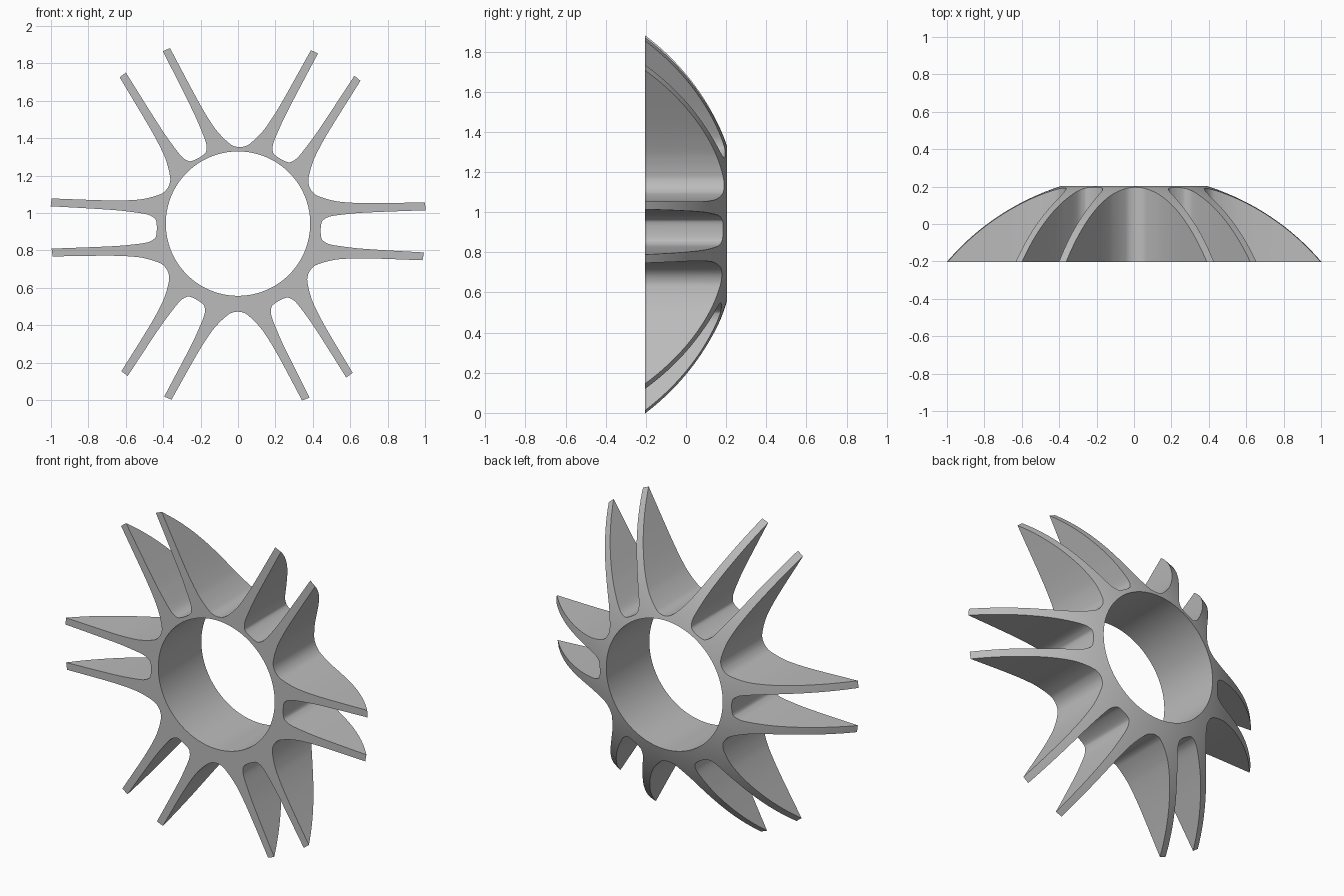
import bpy, bmesh, math
from mathutils import Matrix, Vector

if "Cube" in bpy.data.objects:
    bpy.data.objects.remove(bpy.data.objects["Cube"], do_unlink=True)

HALF_DEPTH = 0.204
HUB_Z, BORE_R, TIP_R = 0.943, 0.386, 1.006     # bore and dome share this axis
FIN_X, FIN_Z, FIN_TURN = 0.004, 0.912, -0.6    # fin pattern sits slightly low

# Half outlines of the two gap shapes: (distance from centre, offset from gap axis)
NARROW = [(.438, 0), (.442, .04), (.455, .058), (.49, .075), (.57, .087),
          (.69, .098), (1.0, .113), (1.15, .118)]
WIDE = [(.44, 0), (.447, .035), (.465, .062), (.505, .104), (.56, .148),
        (.68, .222), (.944, .366), (1.15, .478)]


def smooth_path(points, steps=5):
    """Catmull-Rom curve through the points."""
    p = [Vector(q) for q in points]
    p = [2 * p[0] - p[1]] + p + [2 * p[-1] - p[-2]]
    out = []
    for a, b, c, d in zip(p, p[1:], p[2:], p[3:]):
        for i in range(steps):
            t = i / steps
            out.append(0.5 * (2 * b + (c - a) * t + (2 * a - 5 * b + 4 * c - d) * t ** 2
                              + (3 * b - a - 3 * c + d) * t ** 3))
    return out + [p[-2]]


def gap_curve(half):
    """Full gap from one fin to the next, mirrored about its axis."""
    mirrored = [(r, -o) for r, o in reversed(half)]
    return smooth_path(mirrored + half[1:])


def make_object(name, bm):
    bmesh.ops.recalc_face_normals(bm, faces=bm.faces)
    mesh = bpy.data.meshes.new(name)
    bm.to_mesh(mesh)
    bm.free()
    obj = bpy.data.objects.new(name, mesh)
    bpy.context.collection.objects.link(obj)
    return obj


def cut(target, cutter, operation):
    mod = target.modifiers.new(cutter.name, 'BOOLEAN')
    mod.operation, mod.object, mod.solver = operation, cutter, 'EXACT'
    bpy.context.view_layer.objects.active = target
    bpy.ops.object.modifier_apply(modifier=mod.name)
    bpy.data.objects.remove(cutter, do_unlink=True)


# Finned hub: alternate the two gaps around the centre and extrude front to back
bm = bmesh.new()
verts = []
for k in range(12):
    angle = math.radians(30 * k + FIN_TURN)
    for r, o in gap_curve(WIDE if k % 2 else NARROW):
        verts.append(bm.verts.new((FIN_X + r * math.cos(angle) - o * math.sin(angle),
                                   -HALF_DEPTH,
                                   FIN_Z + r * math.sin(angle) + o * math.cos(angle))))
front = bm.faces.new(verts)
back = bmesh.ops.extrude_face_region(bm, geom=[front], use_keep_orig=True)
bmesh.ops.translate(bm, vec=(0, 0.6, 0),
                    verts=[g for g in back["geom"] if isinstance(g, bmesh.types.BMVert)])
hub = make_object("finned_hub", bm)

# Dome that rounds the back: passes through the fin tips in front and the bore rim behind
centre_y = (BORE_R ** 2 - TIP_R ** 2) / (4 * HALF_DEPTH)
dome_r = math.hypot(TIP_R, HALF_DEPTH + centre_y)
axis_y = Matrix.Rotation(math.radians(90), 4, 'X')
bm = bmesh.new()
bmesh.ops.create_uvsphere(bm, u_segments=192, v_segments=128, radius=dome_r,
                          matrix=Matrix.Translation((0, centre_y, HUB_Z)) @ axis_y)
cut(hub, make_object("dome_cutter", bm), 'INTERSECT')

# Round bore through the middle
bm = bmesh.new()
bmesh.ops.create_cone(bm, cap_ends=True, segments=128, radius1=BORE_R, radius2=BORE_R,
                      depth=2, matrix=Matrix.Translation((0, 0, HUB_Z)) @ axis_y)
cut(hub, make_object("bore_cutter", bm), 'DIFFERENCE')

# Material
grey = bpy.data.materials.new("plain_grey")
grey.use_nodes = True
colour = (0.5, 0.5, 0.5, 1)
grey.diffuse_color = colour
grey.node_tree.nodes["Principled BSDF"].inputs["Base Color"].default_value = colour
hub.data.materials.clear()
hub.data.materials.append(grey)

# Smooth curved walls, crisp rims
bpy.ops.object.select_all(action='DESELECT')
hub.select_set(True)
bpy.context.view_layer.objects.active = hub
bpy.ops.object.shade_smooth_by_angle(angle=math.radians(25))
